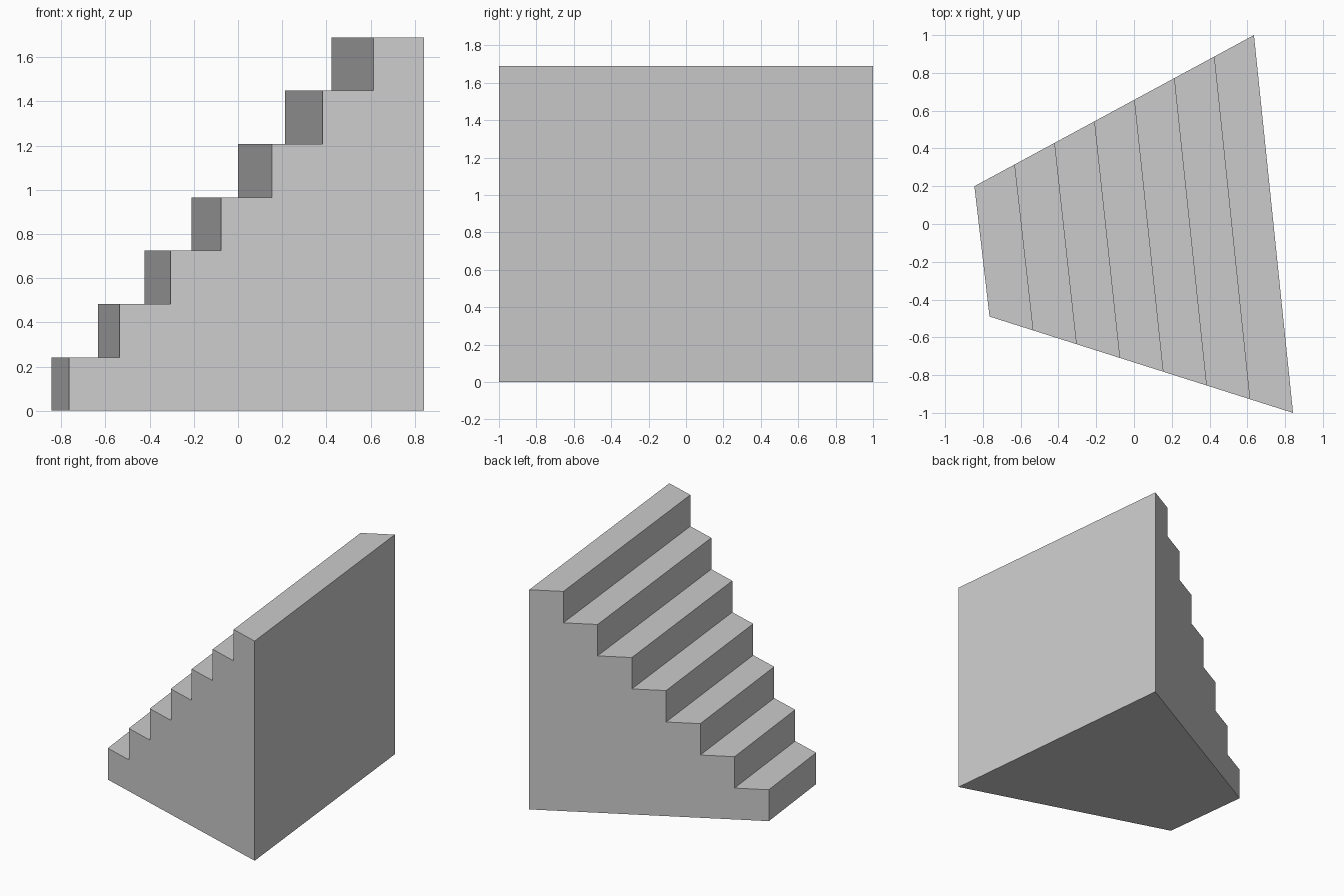
import bpy, bmesh
from mathutils import Vector

if "Cube" in bpy.data.objects:
    bpy.data.objects.remove(bpy.data.objects["Cube"])

STEPS, HEIGHT = 7, 1.69

# Stepped outline: t = distance along the flight (0 low end, 1 tall end), height
profile = [(0.0, 0.0)]
for i in range(STEPS):
    z = HEIGHT * (i + 1) / STEPS
    profile += [(i / STEPS, z), ((i + 1) / STEPS, z)]
profile.append((1.0, 0.0))

# Ground lines of the two flaring sides
front_line = (Vector((-0.765, -0.49, 0)), Vector((0.842, -1.0, 0)))
back_line = (Vector((-0.845, 0.20, 0)), Vector((0.635, 1.0, 0)))

bm = bmesh.new()


def side(line):
    return [bm.verts.new(line[0].lerp(line[1], t) + Vector((0, 0, z)))
            for t, z in profile]


front, back = side(front_line), side(back_line)

# Side walls, then treads, risers, tall end wall and underside
bm.faces.new(front)
bm.faces.new(back[::-1])
for i in range(len(profile)):
    j = (i + 1) % len(profile)
    bm.faces.new((front[i], back[i], back[j], front[j]))
bmesh.ops.recalc_face_normals(bm, faces=bm.faces)

mesh = bpy.data.meshes.new("flared_staircase")
bm.to_mesh(mesh)
bm.free()
obj = bpy.data.objects.new("flared_staircase", mesh)
bpy.context.collection.objects.link(obj)
